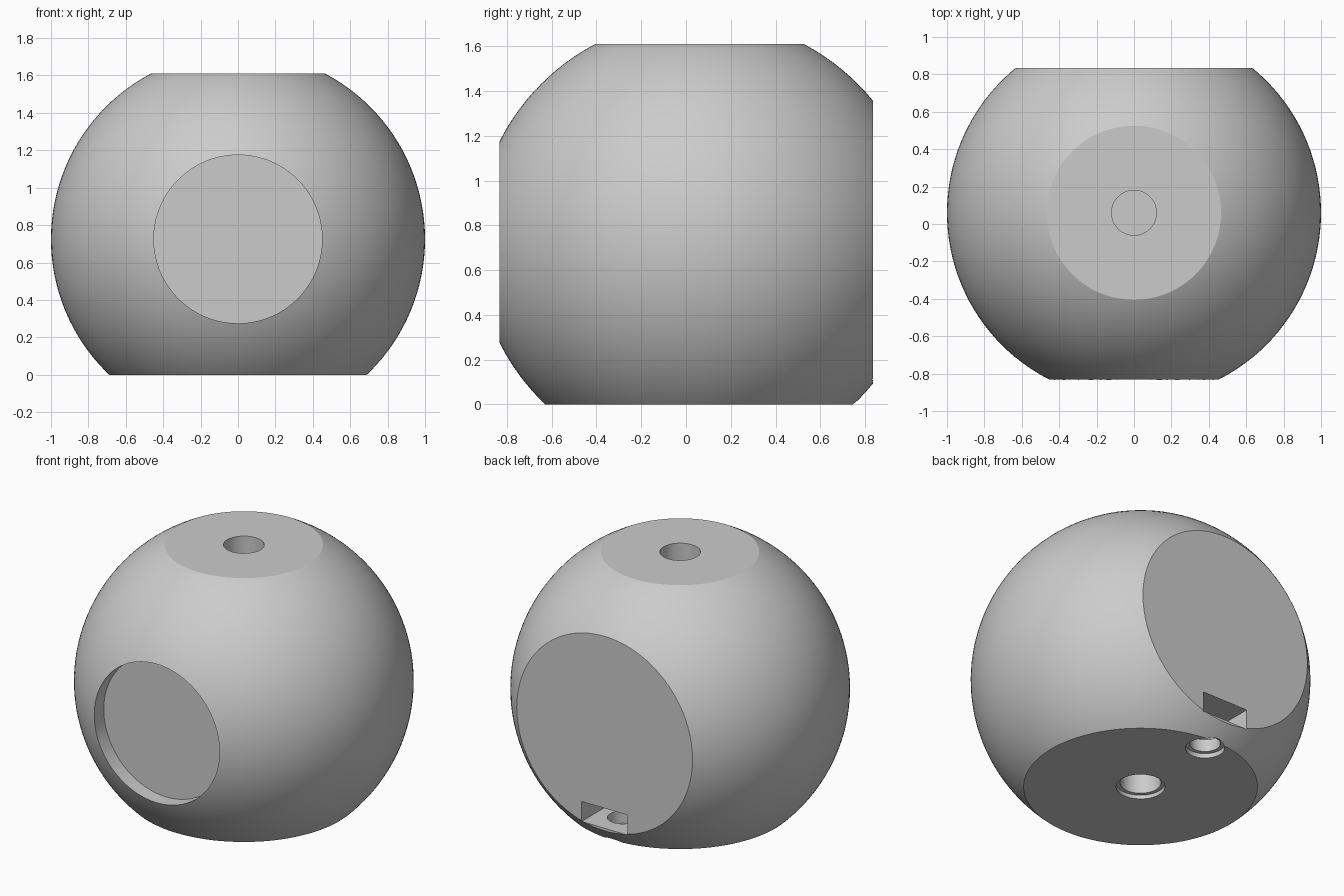
import bpy, bmesh, math
from mathutils import Vector, Matrix

cube = bpy.data.objects.get("Cube")
if cube:
    bpy.data.objects.remove(cube, do_unlink=True)

CENTRE = Vector((0, 0.06, 0.725))

grey = bpy.data.materials.new("plain grey")
grey.use_nodes = True
colour = (0.6, 0.6, 0.6, 1)
grey.diffuse_color = colour
grey.node_tree.nodes["Principled BSDF"].inputs["Base Color"].default_value = colour


def make_object(name, bm):
    bmesh.ops.recalc_face_normals(bm, faces=bm.faces)
    mesh = bpy.data.meshes.new(name)
    bm.to_mesh(mesh)
    bm.free()
    mesh.materials.append(grey)
    obj = bpy.data.objects.new(name, mesh)
    bpy.context.collection.objects.link(obj)
    return obj


def cut(body, bm):
    """Subtract a closed shape from the body, then discard the shape."""
    cutter = make_object("cutter", bm)
    cutter.hide_render = True
    mod = body.modifiers.new("cut", 'BOOLEAN')
    mod.operation = 'DIFFERENCE'
    mod.solver = 'EXACT'
    mod.object = cutter
    bpy.context.view_layer.objects.active = body
    bpy.ops.object.modifier_apply(modifier=mod.name)
    bpy.data.objects.remove(cutter, do_unlink=True)


def rod(start, end, radius, sides=64):
    """Closed cylinder between two points."""
    a, b = Vector(start), Vector(end)
    turn = (b - a).to_track_quat('Z', 'Y').to_matrix().to_4x4()
    bm = bmesh.new()
    bmesh.ops.create_cone(bm, cap_ends=True, segments=sides, radius1=radius,
                          radius2=radius, depth=(b - a).length,
                          matrix=Matrix.Translation((a + b) / 2) @ turn)
    return bm


# Ball with flats on the bottom, top and back
bm = bmesh.new()
bmesh.ops.create_uvsphere(bm, u_segments=128, v_segments=64, radius=1,
                          matrix=Matrix.Translation(CENTRE))
for point, normal in (((0, 0, 0), (0, 0, -1)),
                      ((0, 0, 1.61), (0, 0, 1)),
                      ((0, 0.835, 0), (0, 1, 0))):
    bmesh.ops.bisect_plane(bm, geom=bm.verts[:] + bm.edges[:] + bm.faces[:],
                           plane_co=point, plane_no=normal, clear_outer=True)
    bmesh.ops.holes_fill(bm, edges=[e for e in bm.edges if e.is_boundary])
body = make_object("ball_body", bm)

# Round recess in the front
cut(body, rod((0, -1.2, 0.725), (0, -0.735, 0.725), 0.45, 128))

# Blind hole in the top
cut(body, rod((0, 0.06, 1.25), (0, 0.06, 1.8), 0.12))

# Stepped blind hole in the bottom
cut(body, rod((0, 0.06, -0.2), (0, 0.06, 0.025), 0.144))
cut(body, rod((0, 0.06, -0.1), (0, 0.06, 0.4), 0.12))

# Slot low in the back
bm = bmesh.new()
bmesh.ops.create_cube(bm, size=1, matrix=Matrix.Translation((0, 0.75, 0.175))
                      @ Matrix.Diagonal((0.33, 0.5, 0.13, 1)))
cut(body, bm)

# Stepped screw hole from the bottom up into the slot
cut(body, rod((0, 0.65, -0.2), (0, 0.65, 0.03), 0.115))
cut(body, rod((0, 0.65, -0.1), (0, 0.65, 0.18), 0.09))

# Smooth ball, crisp flats
bpy.ops.object.select_all(action='DESELECT')
body.select_set(True)
bpy.context.view_layer.objects.active = body
bpy.ops.object.shade_smooth_by_angle(angle=math.radians(20))
